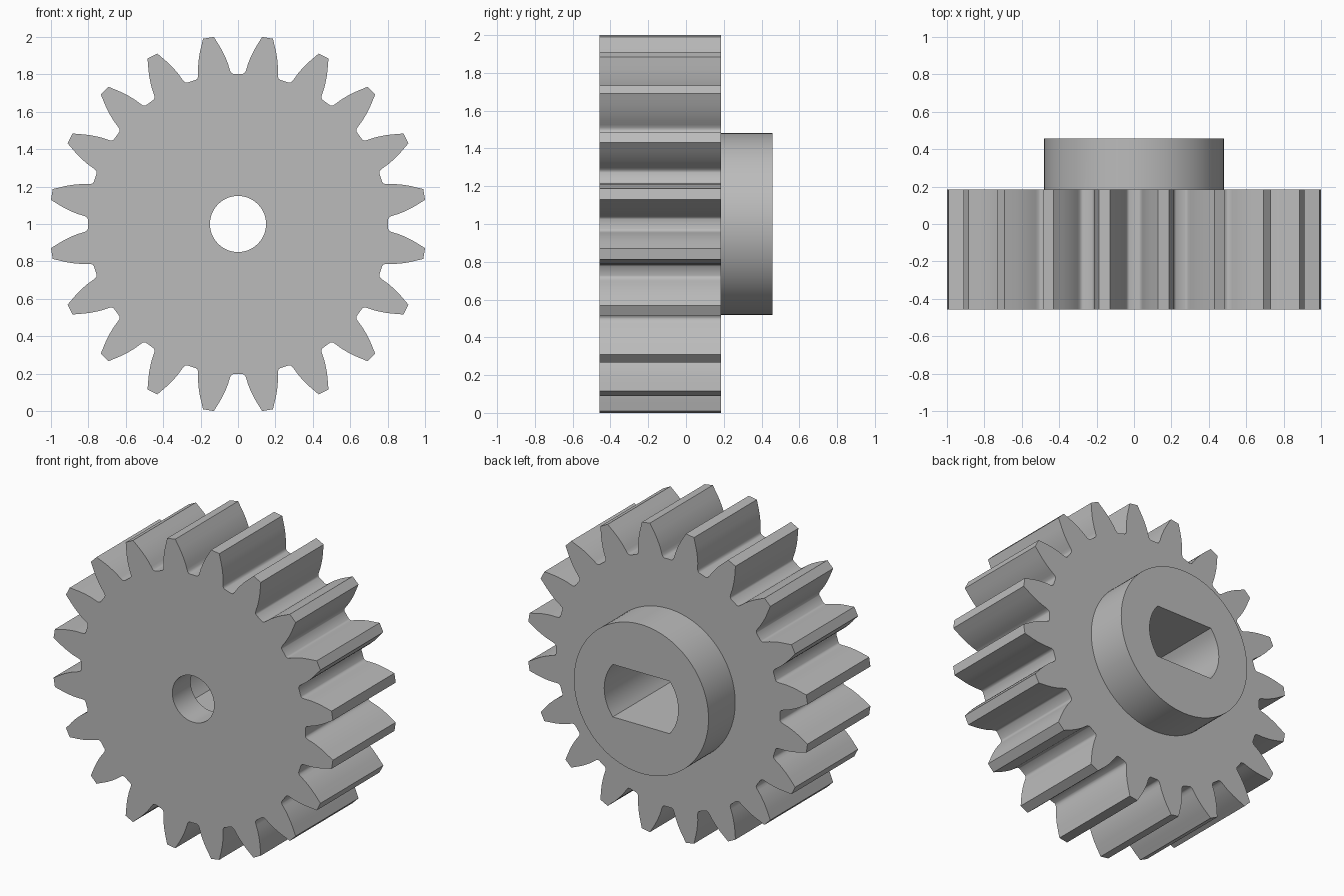
import bpy, bmesh, math
from math import sin, cos, radians, pi

if "Cube" in bpy.data.objects:
    bpy.data.objects.remove(bpy.data.objects["Cube"])

TEETH = 20
FRONT, STEP, BACK = -0.458, 0.185, 0.458   # depth of front face, hub step, hub face

grey = bpy.data.materials.new("plain grey")
grey.use_nodes = True
colour = (0.5, 0.5, 0.5, 1)
grey.diffuse_color = colour
grey.node_tree.nodes["Principled BSDF"].inputs["Base Color"].default_value = colour


def prism(name, outline, y0, y1):
    """Extrude an (x, z) outline about the axle from y0 to y1."""
    bm = bmesh.new()
    face = bm.faces.new([bm.verts.new((x, y0, z + 1)) for x, z in outline])
    ext = bmesh.ops.extrude_face_region(bm, geom=[face])
    moved = [v for v in ext["geom"] if isinstance(v, bmesh.types.BMVert)]
    bmesh.ops.translate(bm, verts=moved, vec=(0, y1 - y0, 0))
    bmesh.ops.recalc_face_normals(bm, faces=bm.faces)
    mesh = bpy.data.meshes.new(name)
    bm.to_mesh(mesh)
    bm.free()
    mesh.materials.append(grey)
    obj = bpy.data.objects.new(name, mesh)
    bpy.context.collection.objects.link(obj)
    return obj


def polar(r, a):
    return r * sin(a), r * cos(a)


def circle(r, n=96):
    return [polar(r, 2 * pi * i / n) for i in range(n)]


def combine(target, tool, operation):
    """Apply a boolean and discard the tool."""
    mod = target.modifiers.new("combine", "BOOLEAN")
    mod.operation, mod.object, mod.solver = operation, tool, "EXACT"
    bpy.context.view_layer.objects.active = target
    bpy.ops.object.modifier_apply(modifier=mod.name)
    bpy.data.objects.remove(tool)


# Tooth flank: radius and half angle in degrees, from root fillet to tip
flank = [(0.803, 7.2), (0.806, 6.7), (0.815, 6.2), (0.832, 5.85), (0.86, 5.4),
         (0.89, 4.75), (0.92, 4.05), (0.95, 3.25), (0.98, 2.4), (1.0082, 1.68)]
outline = []
for i in range(TEETH):
    mid = (i + 0.5) * 2 * pi / TEETH
    outline += [polar(r, mid - radians(a)) for r, a in flank]
    outline += [polar(r, mid + radians(a)) for r, a in reversed(flank)]

# Toothed body with hub on the back
gear = prism("gear_wheel", outline, FRONT, STEP)
combine(gear, prism("hub", circle(0.482), STEP - 0.1, BACK), "UNION")

# Round bore at the front, double-flat shaft socket from the back
combine(gear, prism("bore", circle(0.15, 48), FRONT - 0.1, 0), "DIFFERENCE")
R, FLAT = 0.265, 0.17
half = math.acos(FLAT / R)
arc = [polar(R, half + (pi - 2 * half) * i / 16) for i in range(17)]
socket = arc + [(-x, -z) for x, z in arc]
combine(gear, prism("socket", socket, -0.27, BACK + 0.1), "DIFFERENCE")

# Smooth flanks and round walls, crisp edges elsewhere
bpy.ops.object.select_all(action="DESELECT")
gear.select_set(True)
bpy.context.view_layer.objects.active = gear
bpy.ops.object.shade_smooth_by_angle(angle=radians(30))
